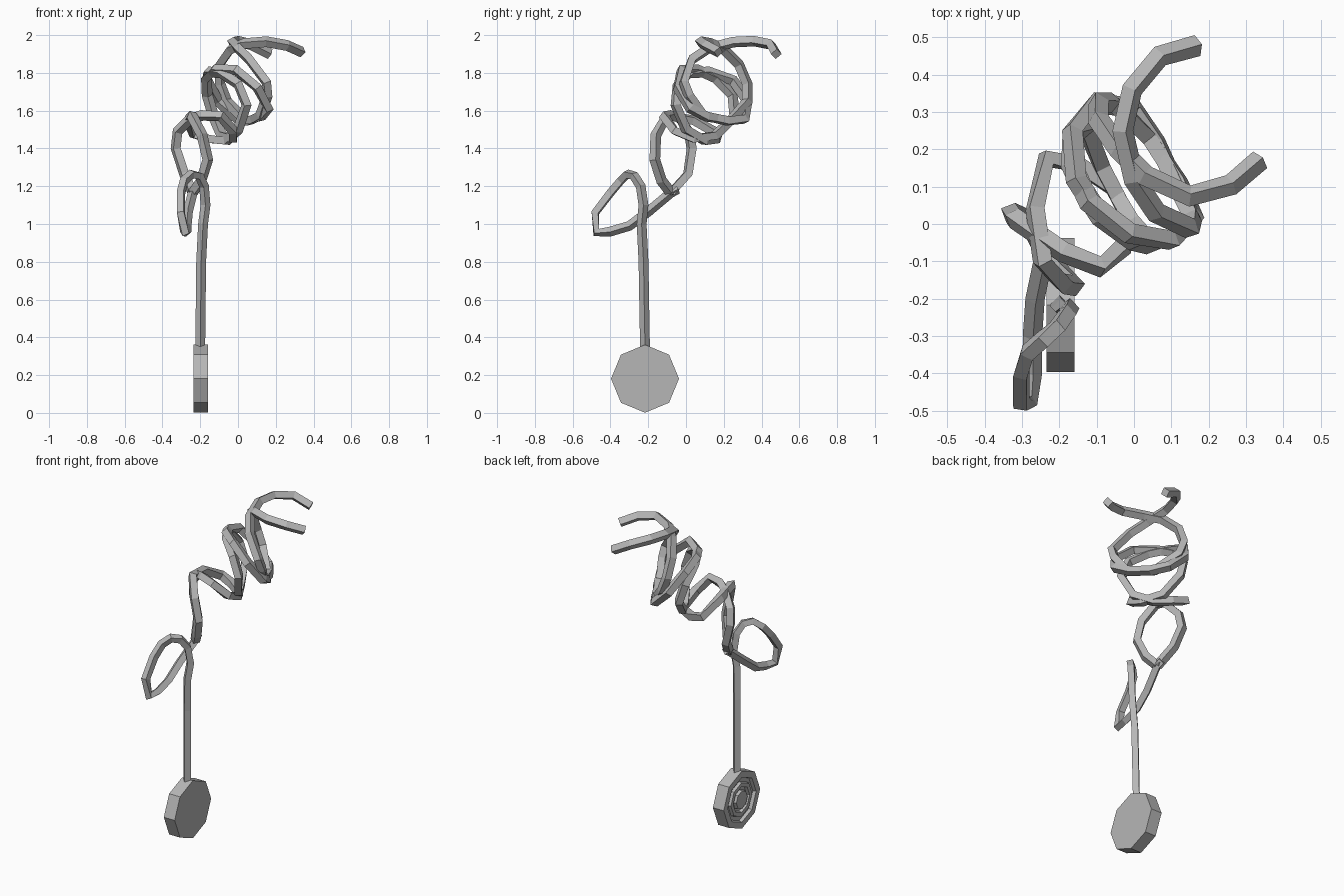
import bpy, bmesh, math
from mathutils import Vector

cube = bpy.data.objects.get("Cube")
if cube:
    bpy.data.objects.remove(cube, do_unlink=True)

# single grey material
GREY = (0.47, 0.47, 0.47, 1)
mat = bpy.data.materials.new("mid grey")
mat.use_nodes = True
mat.diffuse_color = GREY
mat.node_tree.nodes["Principled BSDF"].inputs["Base Color"].default_value = GREY


def tube(name, points, radius, start):
    """Sweep a four-sided section along a path, carrying its orientation along."""
    pts = [Vector(p) for p in points]
    bm = bmesh.new()
    rings, side = [], Vector(start)
    for i, p in enumerate(pts):
        before = (p - pts[i - 1]).normalized() if i else None
        after = (pts[i + 1] - p).normalized() if i < len(pts) - 1 else None
        t = ((before or after) + (after or before)).normalized()
        side = (side - t * side.dot(t)).normalized()
        up = t.cross(side)
        rings.append([bm.verts.new(p + radius * d) for d in (side, up, -side, -up)])
    for a, b in zip(rings, rings[1:]):
        for k in range(4):
            bm.faces.new((a[k], a[(k + 1) % 4], b[(k + 1) % 4], b[k]))
    bm.faces.new(rings[0][::-1])
    bm.faces.new(rings[-1])
    finish(name, bm)


def finish(name, bm):
    bmesh.ops.recalc_face_normals(bm, faces=bm.faces)
    me = bpy.data.meshes.new(name)
    bm.to_mesh(me)
    bm.free()
    me.materials.append(mat)
    bpy.context.collection.objects.link(bpy.data.objects.new(name, me))


# chest piece: eight-sided disc with stepped rings on its -x face
profile = [(-0.16, 0), (-0.16, 0.18), (-0.235, 0.18), (-0.235, 0.14), (-0.215, 0.135),
           (-0.215, 0.11), (-0.232, 0.105), (-0.232, 0.08), (-0.215, 0.075),
           (-0.215, 0.06), (-0.235, 0.055), (-0.235, 0)]
bm = bmesh.new()
cy, cz = -0.217, 0.181
verts = [bm.verts.new((x, cy + r, cz)) for x, r in profile]
edges = [bm.edges.new(e) for e in zip(verts, verts[1:])]
bmesh.ops.spin(bm, geom=verts + edges, cent=(0, cy, cz), axis=(1, 0, 0),
               angle=math.tau, steps=8, use_duplicate=False)
bmesh.ops.remove_doubles(bm, verts=bm.verts, dist=1e-4)
finish("chest_piece", bm)

# main tube: straight stem, then one loop up to the fork
fork = (-0.24, -0.08, 1.165)
tube("main_tube", [
    (-0.2, -0.217, 0.34), (-0.195, -0.225, 0.8), (-0.185, -0.235, 1.0), (-0.172, -0.225, 1.1),
    (-0.18, -0.24, 1.2), (-0.205, -0.275, 1.255), (-0.245, -0.31, 1.265), (-0.285, -0.345, 1.23),
    (-0.302, -0.4, 1.165), (-0.302, -0.48, 1.06), (-0.283, -0.475, 0.955), (-0.272, -0.4, 0.96),
    (-0.272, -0.3, 0.99), (-0.265, -0.2, 1.065), fork, (-0.245, -0.045, 1.185)],
    0.026, (1, 0, 0))

# ear tubes: mirrored windings, each with its own flared top and lower strand
normal = Vector((-0.48, 0.86, -0.17)).normalized()
offset = -0.165


def reflect(p):
    p = Vector(p)
    return p - 2 * (normal.dot(p) - offset) * normal


winding = [
    (0.12, 0.09, 1.575), (0.06, 0.22, 1.545), (0.0, 0.31, 1.555), (-0.105, 0.325, 1.65),
    (-0.165, 0.25, 1.76), (-0.155, 0.12, 1.805), (-0.09, 0.02, 1.8), (0.0, -0.045, 1.74),
    (0.045, -0.055, 1.63), (0.0, 0.0, 1.5), (-0.06, 0.1, 1.44), (-0.15, 0.16, 1.45)]
back_top = [
    (0.17, 0.478, 1.9), (0.07, 0.45, 1.95), (-0.005, 0.36, 1.968), (-0.03, 0.25, 1.963),
    (0.0, 0.12, 1.93), (0.06, 0.03, 1.87), (0.15, -0.012, 1.75), (0.155, 0.015, 1.68)]
back_low = [
    (-0.235, 0.175, 1.475), (-0.265, 0.04, 1.55), (-0.245, -0.1, 1.575),
    (-0.19, -0.16, 1.47), (-0.16, -0.165, 1.34), (-0.195, -0.13, 1.23), fork]
front_top = [
    (0.338, 0.172, 1.91), (0.26, 0.105, 1.945), (0.15, 0.075, 1.965), (0.03, 0.13, 1.955),
    (-0.04, 0.2, 1.925), (-0.095, 0.28, 1.845), (-0.095, 0.325, 1.74), (-0.06, 0.325, 1.65)]
front_low = [
    (-0.09, -0.115, 1.57), (-0.19, -0.075, 1.575), (-0.255, -0.03, 1.555),
    (-0.32, 0.015, 1.49), (-0.33, 0.03, 1.4), (-0.285, 0.01, 1.265), fork]
tube("back_ear_tube", back_top + winding + back_low, 0.029, (0, 0, 1))
tube("front_ear_tube", front_top + [reflect(p) for p in winding] + front_low, 0.029, (0, 0, 1))
